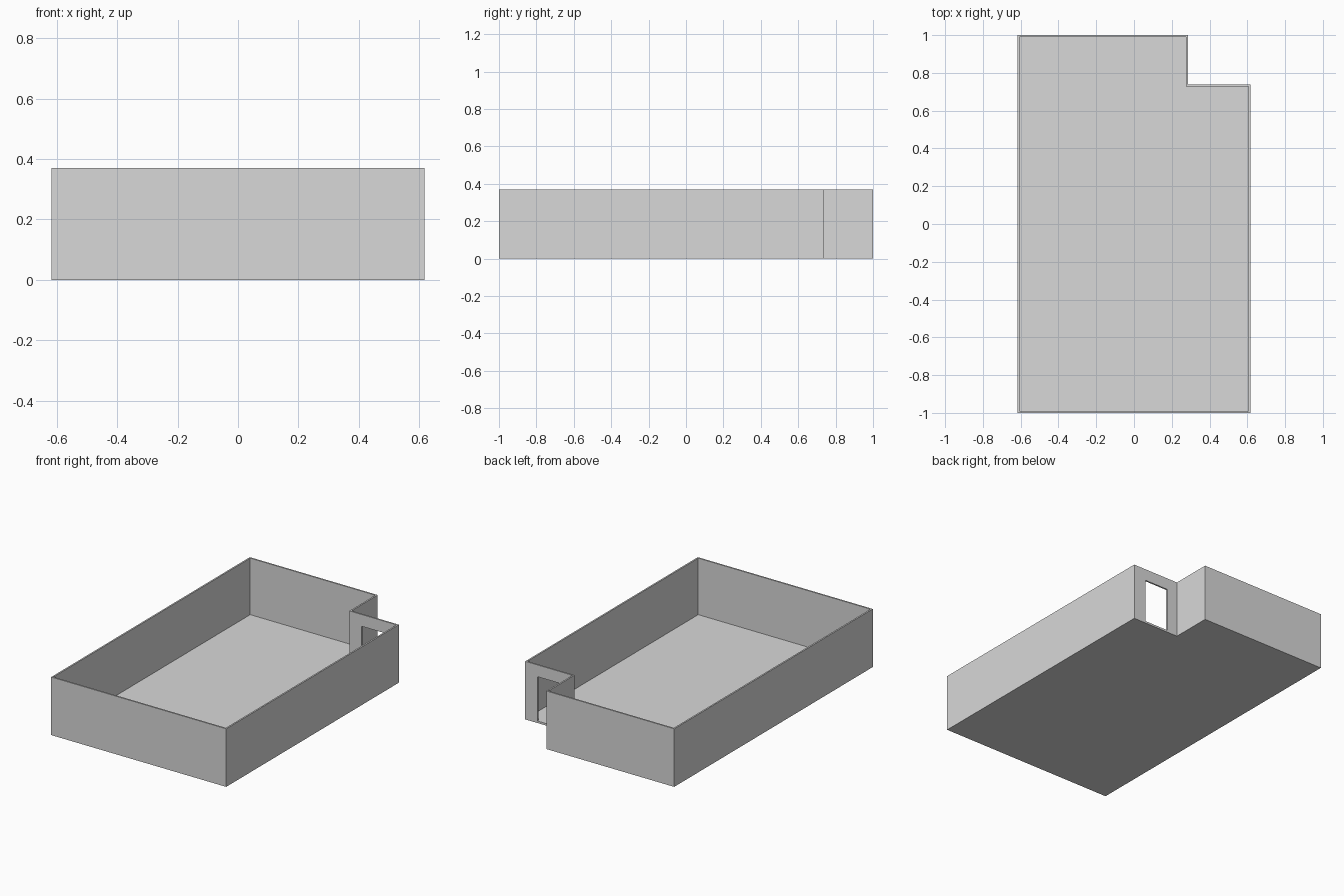
import bpy, bmesh
from math import copysign

cube = bpy.data.objects.get("Cube")
if cube:
    bpy.data.objects.remove(cube, do_unlink=True)

HALF_X, HALF_Y, HEIGHT, THICK = 0.617, 1.0, 0.37, 0.01
NOTCH_X, NOTCH_Y = 0.285, 0.738
OUTER = [(-HALF_X, -HALF_Y), (HALF_X, -HALF_Y), (HALF_X, NOTCH_Y),
         (NOTCH_X, NOTCH_Y), (NOTCH_X, HALF_Y), (-HALF_X, HALF_Y)]
INNER = [(x - copysign(THICK, x), y - copysign(THICK, y)) for x, y in OUTER]

grey = bpy.data.materials.new("plain grey")
grey.use_nodes = True
grey.diffuse_color = (0.69, 0.69, 0.69, 1)
grey.node_tree.nodes["Principled BSDF"].inputs["Base Color"].default_value = grey.diffuse_color


def make_solid(name, sections):
    """Join successive (outline, height) loops with quads and cap both ends."""
    bm = bmesh.new()
    loops = [[bm.verts.new((x, y, z)) for x, y in outline] for outline, z in sections]
    for low, high in zip(loops, loops[1:]):
        for i in range(len(low)):
            bm.faces.new((low[i - 1], low[i], high[i], high[i - 1]))
    bm.faces.new(loops[0][::-1])
    bm.faces.new(loops[-1])
    mesh = bpy.data.meshes.new(name)
    bm.to_mesh(mesh)
    bm.free()
    mesh.materials.append(grey)
    obj = bpy.data.objects.new(name, mesh)
    bpy.context.collection.objects.link(obj)
    return obj


# Open-topped room: outside up, over the rim, down to the floor
room = make_solid("walls_and_floor", [(OUTER, 0), (OUTER, HEIGHT), (INNER, HEIGHT), (INNER, THICK)])

# Doorway through the short wall of the notch
x0, x1, y0, y1 = 0.36, 0.53, NOTCH_Y - 0.05, NOTCH_Y + 0.05
frame = [(x0, y0), (x1, y0), (x1, y1), (x0, y1)]
cutter = make_solid("doorway_cutter", [(frame, 0.013), (frame, 0.295)])
cutter.hide_render = True
cutter.hide_set(True)
doorway = room.modifiers.new("doorway", 'BOOLEAN')
doorway.operation = 'DIFFERENCE'
doorway.solver = 'EXACT'
doorway.object = cutter
